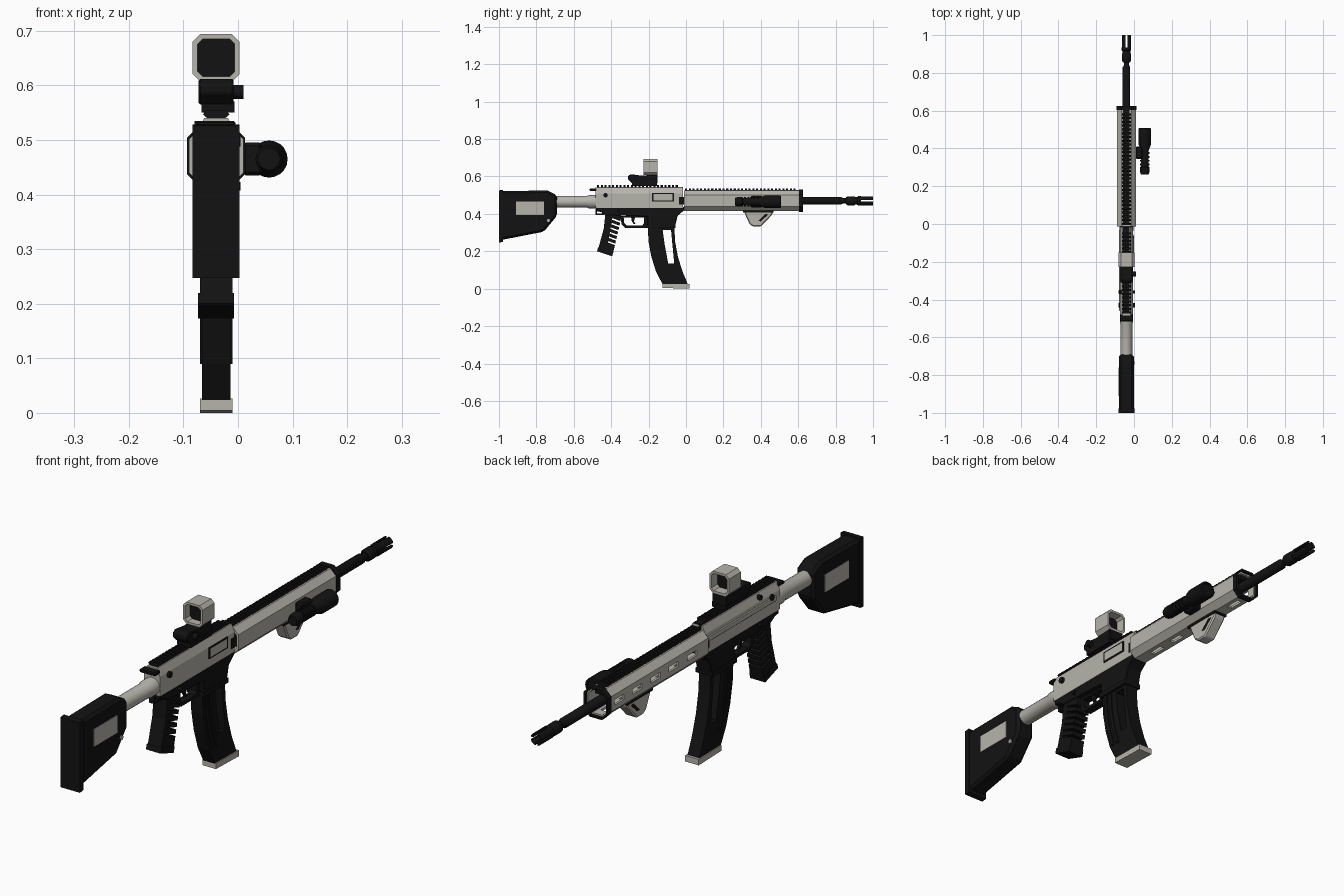
import bpy, bmesh, math
from mathutils import Matrix, Vector

if "Cube" in bpy.data.objects:
    bpy.data.objects.remove(bpy.data.objects["Cube"])

CX = -0.04          # centre line of the body
BORE = 0.47         # height of the barrel axis


def material(name, colour):
    m = bpy.data.materials.new(name)
    m.use_nodes = True
    m.diffuse_color = (*colour, 1)
    b = next(n for n in m.node_tree.nodes if n.type == "BSDF_PRINCIPLED")
    b.inputs["Base Color"].default_value = (*colour, 1)
    b.inputs["Roughness"].default_value = 0.7
    return m


BLACK = material("matt black", (0.006, 0.006, 0.006))
SAND = material("pale sand grey", (0.47, 0.46, 0.41))


def finish(name, bm, mat, bevel=0.0):
    bmesh.ops.recalc_face_normals(bm, faces=bm.faces)
    me = bpy.data.meshes.new(name)
    bm.to_mesh(me)
    bm.free()
    me.materials.append(mat)
    ob = bpy.data.objects.new(name, me)
    bpy.context.collection.objects.link(ob)
    if bevel:
        mod = ob.modifiers.new("Bevel", "BEVEL")
        mod.width, mod.segments, mod.limit_method = bevel, 1, "ANGLE"
    return ob


def extrude(name, pts, lo, hi, mat, axis="x", bevel=0.0):
    """Prism: pts are (y, z) along x, or (x, z) along y."""
    bm = bmesh.new()
    place = (lambda a, b: (lo, a, b)) if axis == "x" else (lambda a, b: (a, lo, b))
    f = bm.faces.new([bm.verts.new(place(a, b)) for a, b in pts])
    move = Vector((hi - lo, 0, 0)) if axis == "x" else Vector((0, hi - lo, 0))
    new = bmesh.ops.extrude_face_region(bm, geom=[f])["geom"]
    bmesh.ops.translate(bm, verts=[v for v in new if isinstance(v, bmesh.types.BMVert)], vec=move)
    return finish(name, bm, mat, bevel)


def side(name, pts, half, mat, bevel=0.0):
    return extrude(name, pts, CX - half, CX + half, mat, "x", bevel)


def box(name, x, y, z, mat, bevel=0.0):
    return extrude(name, [(y[0], z[0]), (y[1], z[0]), (y[1], z[1]), (y[0], z[1])], *x, mat, "x", bevel)


def lathe(name, rings, x, z, mat, n=20):
    """Turned part along y; rings are (y, radius)."""
    bm = bmesh.new()
    loops = [[bm.verts.new((x + r * math.cos(t), y, z + r * math.sin(t)))
              for t in (2 * math.pi * i / n for i in range(n))] for y, r in rings]
    for a, b in zip(loops, loops[1:]):
        for i in range(n):
            bm.faces.new((a[i], a[(i + 1) % n], b[(i + 1) % n], b[i]))
    bm.faces.new(loops[0])
    bm.faces.new(loops[-1])
    ob = finish(name, bm, mat)
    bpy.ops.object.select_all(action="DESELECT")
    bpy.context.view_layer.objects.active = ob
    ob.select_set(True)
    bpy.ops.object.shade_smooth_by_angle(angle=math.radians(35))
    return ob


def pin(name, x, y, z, r, mat):
    """Short round pin lying across the body."""
    return extrude(name, [(y + r * math.cos(i * math.pi / 6), z + r * math.sin(i * math.pi / 6))
                          for i in range(12)], *x, mat)


def cut(ob, *cutters):
    for c in cutters:
        mod = ob.modifiers.new("Cut", "BOOLEAN")
        mod.object, mod.solver = c, "EXACT"
    dg = bpy.context.evaluated_depsgraph_get()
    me = bpy.data.meshes.new_from_object(ob.evaluated_get(dg))
    ob.modifiers.clear()
    ob.data = me
    for c in cutters:
        bpy.data.objects.remove(c)


def octagon(w, z0, z1, c):
    """Box section with cut corners, half width w, corner size c."""
    return [(CX - w + c, z0), (CX + w - c, z0), (CX + w, z0 + c), (CX + w, z1 - c),
            (CX + w - c, z1), (CX - w + c, z1), (CX - w, z1 - c), (CX - w, z0 + c)]


def ring(name, y, w, z0, z1, c, wall, mat):
    ob = extrude(name, octagon(w, z0, z1, c), *y, mat, "y")
    cut(ob, extrude("bore", octagon(w - wall, z0 + wall, z1 - wall, c - wall / 2),
                    y[0] - 0.01, y[1] + 0.01, mat, "y"))
    return ob


def rail(name, y0, y1, z):
    box(name, (CX - 0.017, CX + 0.017), (y0, y1), (z - 0.02, z + 0.008), BLACK)
    t = extrude(name + "_teeth", [(CX - 0.018, z + 0.004), (CX + 0.018, z + 0.004), (CX + 0.024, z + 0.01),
                (CX + 0.018, z + 0.018), (CX - 0.018, z + 0.018), (CX - 0.024, z + 0.01)],
                y0, y0 + 0.011, BLACK, "y")
    a = t.modifiers.new("Array", "ARRAY")
    a.use_relative_offset, a.use_constant_offset = False, True
    a.constant_offset_displace = (0, 0.02, 0)
    a.count = int((y1 - y0) / 0.02)


# Stock, pad, inset panels and tube
side("stock", [(-0.99, 0.26), (-0.76, 0.305), (-0.69, 0.39), (-0.69, 0.5), (-0.74, 0.525), (-0.99, 0.522)],
     0.039, BLACK, 0.011)
side("stock_pad", [(-1, 0.247), (-0.978, 0.25), (-0.978, 0.528), (-1, 0.526)], 0.043, BLACK)
for s in (-1, 1):
    box("stock_panel", sorted((CX + s * 0.036, CX + s * 0.041)), (-0.91, -0.76), (0.395, 0.465), SAND)
pin("stock_screw", (CX - 0.03, CX + 0.043), -0.735, 0.365, 0.009, SAND)
lathe("stock_tube", [(-0.72, 0.031), (-0.53, 0.031), (-0.52, 0.035), (-0.48, 0.035)], CX, 0.465, SAND)

# Upper receiver with port, pins and pull handle
extrude("upper_receiver", [(CX - 0.035, 0.432), (CX + 0.035, 0.432), (CX + 0.035, 0.51), (CX + 0.022, 0.54),
        (CX - 0.022, 0.54), (CX - 0.035, 0.51)], -0.485, -0.015, SAND, "y")
box("port_recess", (0, -0.002), (-0.182, -0.063), (0.466, 0.512), BLACK)
box("port_bolt", (-0.005, 0.0012), (-0.174, -0.071), (0.472, 0.506), SAND)
box("left_rib", (CX - 0.039, CX - 0.03), (-0.46, -0.03), (0.475, 0.497), SAND, 0.003)
box("barrel_nut", (CX - 0.037, CX + 0.037), (-0.037, 0.0), (0.45, 0.49), BLACK)
for y, z, r in ((-0.43, 0.5, 0.012), (-0.36, 0.415, 0.008)):
    pin("selector_pin", (CX - 0.042, CX + 0.045), y, z, r, BLACK)
box("pull_handle", (CX - 0.035, CX + 0.035), (-0.515, -0.48), (0.522, 0.535), BLACK, 0.003)
rail("receiver_rail", -0.475, -0.015, 0.537)

# Lower receiver with magazine well
side("lower_receiver", [(-0.48, 0.437), (-0.48, 0.415), (-0.455, 0.41), (-0.43, 0.395), (-0.205, 0.385),
     (-0.205, 0.325), (-0.06, 0.325), (-0.045, 0.39), (-0.01, 0.42), (-0.01, 0.437)], 0.033, BLACK, 0.003)
side("well_collar", [(-0.21, 0.325), (-0.057, 0.325), (-0.055, 0.343), (-0.21, 0.343)], 0.037, BLACK)
loop = side("sling_loop", [(-0.485, 0.425), (-0.485, 0.395), (-0.435, 0.395), (-0.43, 0.425)], 0.012, BLACK)
cut(loop, box("loop_hole", (CX - 0.1, CX + 0.1), (-0.476, -0.45), (0.402, 0.414), BLACK))

# Trigger and guard
guard = side("trigger_guard", [(-0.35, 0.39), (-0.345, 0.345), (-0.325, 0.325), (-0.2, 0.325), (-0.2, 0.39)],
             0.016, BLACK)
cut(guard, side("guard_hole", [(-0.333, 0.38), (-0.33, 0.35), (-0.315, 0.337), (-0.235, 0.337),
                               (-0.225, 0.35), (-0.225, 0.38)], 0.1, BLACK))
side("trigger", [(-0.295, 0.39), (-0.27, 0.39), (-0.278, 0.36), (-0.268, 0.345), (-0.28, 0.345), (-0.29, 0.362)],
     0.006, BLACK)

# Grip with finger grooves
grip = side("grip", [(-0.43, 0.41), (-0.345, 0.405), (-0.35, 0.36), (-0.39, 0.19), (-0.47, 0.21),
                     (-0.44, 0.32)], 0.03, BLACK)
grooves = []
for i in range(6):
    y, z = -0.353 - i * 0.0055, 0.355 - i * 0.024
    grooves.append(side("groove", [(y - 0.055, z + 0.018), (y + 0.03, z - 0.012), (y + 0.03, z - 0.003),
                                   (y - 0.055, z + 0.027)], 0.1, BLACK))
cut(grip, *grooves)
side("grip_core", [(-0.42, 0.4), (-0.39, 0.4), (-0.425, 0.2), (-0.455, 0.21)], 0.024, BLACK)
side("grip_base", [(-0.476, 0.2), (-0.395, 0.173), (-0.388, 0.198), (-0.47, 0.22)], 0.033, BLACK)

# Curved magazine with window slot and base plate
FRONT = [(-0.063, 0.34), (-0.058, 0.25), (-0.043, 0.17), (-0.018, 0.09), (0.01, 0.024)]
BACK = [(-0.125, 0.024), (-0.16, 0.09), (-0.185, 0.17), (-0.2, 0.25), (-0.205, 0.34)]
mag = side("magazine", FRONT + BACK, 0.026, BLACK)
slot = [(-0.125, 0.315), (-0.08, 0.315), (-0.074, 0.25), (-0.063, 0.135), (-0.095, 0.135), (-0.113, 0.23)]
cut(mag, side("slot", slot, 0.1, BLACK))
for y0, y1 in ((0.012, 0.028), (0.04, 0.055)):
    side("magazine_rib", [(y + y1, z) for y, z in reversed(BACK[1:])] + [(y + y0, z) for y, z in BACK[1:]],
         0.03, BLACK)
side("magazine_base", [(-0.125, 0.004), (0.02, 0), (0.02, 0.024), (-0.125, 0.026)], 0.03, SAND)

# Hollow handguard with slots, end cap and rail
hand = ring("handguard", (-0.012, 0.615), 0.05, 0.416, 0.525, 0.024, 0.009, SAND)
slots = []
for i in range(5):
    y = 0.06 + i * 0.115
    slots.append(box("slot", (CX - 0.07, CX - 0.035), (y, y + 0.06), (0.459, 0.48), SAND))
    slots.append(box("slot", (CX - 0.01, CX + 0.01), (y, y + 0.06), (0.4, 0.43), SAND))
cut(hand, *slots)
ring("handguard_cap", (0.603, 0.626), 0.053, 0.411, 0.53, 0.026, 0.008, BLACK)
rail("handguard_rail", -0.005, 0.605, 0.519)

# Barrel and pronged muzzle
lathe("barrel", [(-0.03, 0.02), (0.83, 0.02), (0.84, 0.014), (0.88, 0.014)], CX, BORE, BLACK)
muzzle = lathe("muzzle", [(0.855, 0.018), (0.865, 0.024), (0.9, 0.024), (0.905, 0.021), (0.915, 0.021),
                          (0.92, 0.025), (1.0, 0.025)], CX, BORE, BLACK)
cut(muzzle, lathe("bore", [(0.92, 0.015), (1.05, 0.015)], CX, BORE, BLACK),
    box("cross", (CX - 0.05, CX + 0.05), (0.935, 1.05), (BORE - 0.005, BORE + 0.005), BLACK),
    box("cross", (CX - 0.005, CX + 0.005), (0.935, 1.05), (BORE - 0.05, BORE + 0.05), BLACK))

# Sight: clamp, body, knobs, hood and pane
box("sight_clamp", (CX - 0.027, CX + 0.034), (-0.29, -0.155), (0.55, 0.57), BLACK)
side("sight_body", [(-0.31, 0.585), (-0.31, 0.603), (-0.295, 0.612), (-0.24, 0.605), (-0.152, 0.61),
                    (-0.152, 0.565), (-0.29, 0.565)], 0.032, BLACK, 0.003)
pin("sight_knob", (CX, 0.01), -0.265, 0.588, 0.013, BLACK)
pin("clamp_knob", (CX - 0.04, CX), -0.36, 0.525, 0.01, BLACK)
ring("sight_hood", (-0.227, -0.152), 0.043, 0.607, 0.694, 0.014, 0.009, SAND)
box("sight_pane", (CX - 0.034, CX + 0.034), (-0.196, -0.19), (0.614, 0.686), BLACK)

# Side lamp and its mount
lathe("lamp", [(0.262, 0.02), (0.275, 0.025), (0.3, 0.025), (0.305, 0.021), (0.39, 0.021), (0.425, 0.034),
               (0.505, 0.034), (0.508, 0.028), (0.5, 0.026)], 0.057, 0.465, BLACK)
for i in range(4):
    lathe("lamp_band", [(0.31 + i * 0.02, 0.025), (0.32 + i * 0.02, 0.025)], 0.057, 0.465, BLACK)
box("lamp_mount", (0.008, 0.045), (0.345, 0.41), (0.435, 0.495), BLACK, 0.006)

# Hand stop under the handguard
side("hand_stop", [(0.31, 0.42), (0.465, 0.42), (0.46, 0.395), (0.4, 0.332), (0.36, 0.332), (0.34, 0.345),
                   (0.315, 0.4)], 0.025, SAND, 0.005)
side("hand_stop_rail", [(0.305, 0.408), (0.468, 0.408), (0.468, 0.419), (0.305, 0.419)], 0.028, BLACK)
for s in (-1, 1):
    extrude("hand_stop_inlay", [(0.4, 0.36), (0.44, 0.397), (0.425, 0.4), (0.385, 0.362)],
            *sorted((CX + s * 0.024, CX + s * 0.0265)), BLACK)
